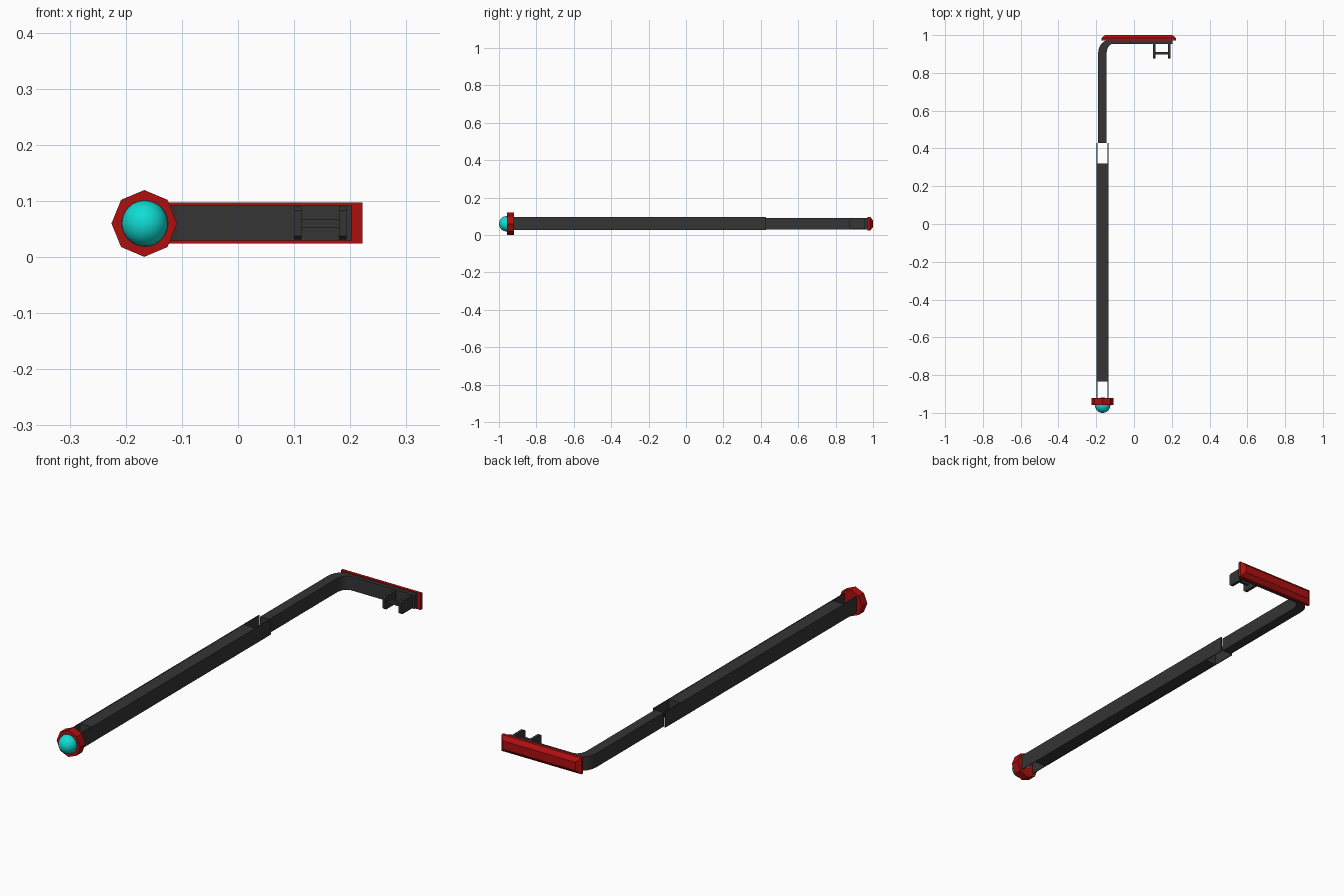
import bpy, bmesh, math
from mathutils import Vector

if "Cube" in bpy.data.objects:
    bpy.data.objects.remove(bpy.data.objects["Cube"])

CX, CZ = -0.167, 0.061          # shaft axis


def mat(name, rgb):
    m = bpy.data.materials.new(name)
    m.diffuse_color = (*rgb, 1)
    m.use_nodes = True
    m.node_tree.nodes["Principled BSDF"].inputs["Base Color"].default_value = m.diffuse_color
    return m


DARK = mat("dark_grey", (0.035, 0.035, 0.035))
RED = mat("deep_red", (0.42, 0.005, 0.005))
TEAL = mat("teal_glow", (0.005, 0.72, 0.66))


def finish(name, bm, material):
    bmesh.ops.recalc_face_normals(bm, faces=bm.faces)
    me = bpy.data.meshes.new(name)
    bm.to_mesh(me)
    bm.free()
    me.materials.append(material)
    ob = bpy.data.objects.new(name, me)
    bpy.context.collection.objects.link(ob)
    return ob


def loft(name, rings, material):
    """Skin a list of equal-length rings and cap both ends."""
    bm = bmesh.new()
    vr = [[bm.verts.new(p) for p in r] for r in rings]
    n = len(vr[0])
    for a, b in zip(vr, vr[1:]):
        for i in range(n):
            bm.faces.new((a[i], a[(i + 1) % n], b[(i + 1) % n], b[i]))
    bm.faces.new(vr[0])
    bm.faces.new(vr[-1])
    return finish(name, bm, material)


def box(name, x, y, z, material):
    rings = [[(x[0], v, z[0]), (x[1], v, z[0]), (x[1], v, z[1]), (x[0], v, z[1])] for v in y]
    return loft(name, rings, material)


# grip: solid core with two longer side walls, leaving open slots at both ends
box("grip_core", (CX - 0.028, CX + 0.028), (-0.835, 0.32), (0.028, 0.096), DARK)
for side, label in ((-1, "left"), (1, "right")):
    a, b = sorted((CX + side * 0.0275, CX + side * 0.031))
    box("grip_wall_" + label, (a, b), (-0.922, 0.428), (0.027, 0.097), DARK)

# bent neck: rectangular section swept round the corner, thinning as it turns
path = [((-0.190, 0.428), (-0.145, 0.428)), ((-0.190, 0.905), (-0.145, 0.905))]
for k in range(1, 6):
    t = math.radians(90 * k / 5)
    c, s = 1 - math.cos(t), math.sin(t)
    path.append(((-0.190 + 0.055 * c, 0.905 + 0.068 * s),
                 (-0.145 + 0.035 * c, 0.905 + 0.049 * s)))
path.append(((0.203, 0.973), (0.203, 0.954)))
loft("bent_neck", [[(*o, 0.030), (*i, 0.030), (*i, 0.092), (*o, 0.092)] for o, i in path], DARK)

# red head plate with chamfered back
def plate_ring(y, inset):
    x0, x1, z0, z1 = -0.172 + inset, 0.222 - inset, 0.024 + inset, 0.097 - inset
    return [(x0, y, z0), (x1, y, z0), (x1, y, z1), (x0, y, z1)]

loft("head_plate", [plate_ring(0.971, 0), plate_ring(0.984, 0), plate_ring(1.0, 0.018)], RED)

# two prongs with chamfered tips and a crossbar
for n, x0 in enumerate((0.100, 0.180)):
    prof = [(0.956, 0.031), (0.884, 0.031), (0.875, 0.038),
            (0.875, 0.083), (0.884, 0.090), (0.956, 0.090)]
    loft(f"prong_{n + 1}", [[(x, y, z) for y, z in prof] for x in (x0, x0 + 0.013)], DARK)
box("prong_crossbar", (0.112, 0.181), (0.898, 0.911), (0.053, 0.068), DARK)

# octagonal collar
loft("end_collar", [[(CX + 0.0585 * math.cos(i * math.pi / 4), y,
                      CZ - 0.001 + 0.0595 * math.sin(i * math.pi / 4)) for i in range(8)]
                    for y in (-0.957, -0.920)], RED)

# glowing gem set into the collar
bm = bmesh.new()
bmesh.ops.create_uvsphere(bm, u_segments=32, v_segments=16, radius=0.041)
bmesh.ops.translate(bm, verts=bm.verts, vec=Vector((CX + 0.001, -0.959, CZ - 0.001)))
gem = finish("end_gem", bm, TEAL)
for p in gem.data.polygons:
    p.use_smooth = True
